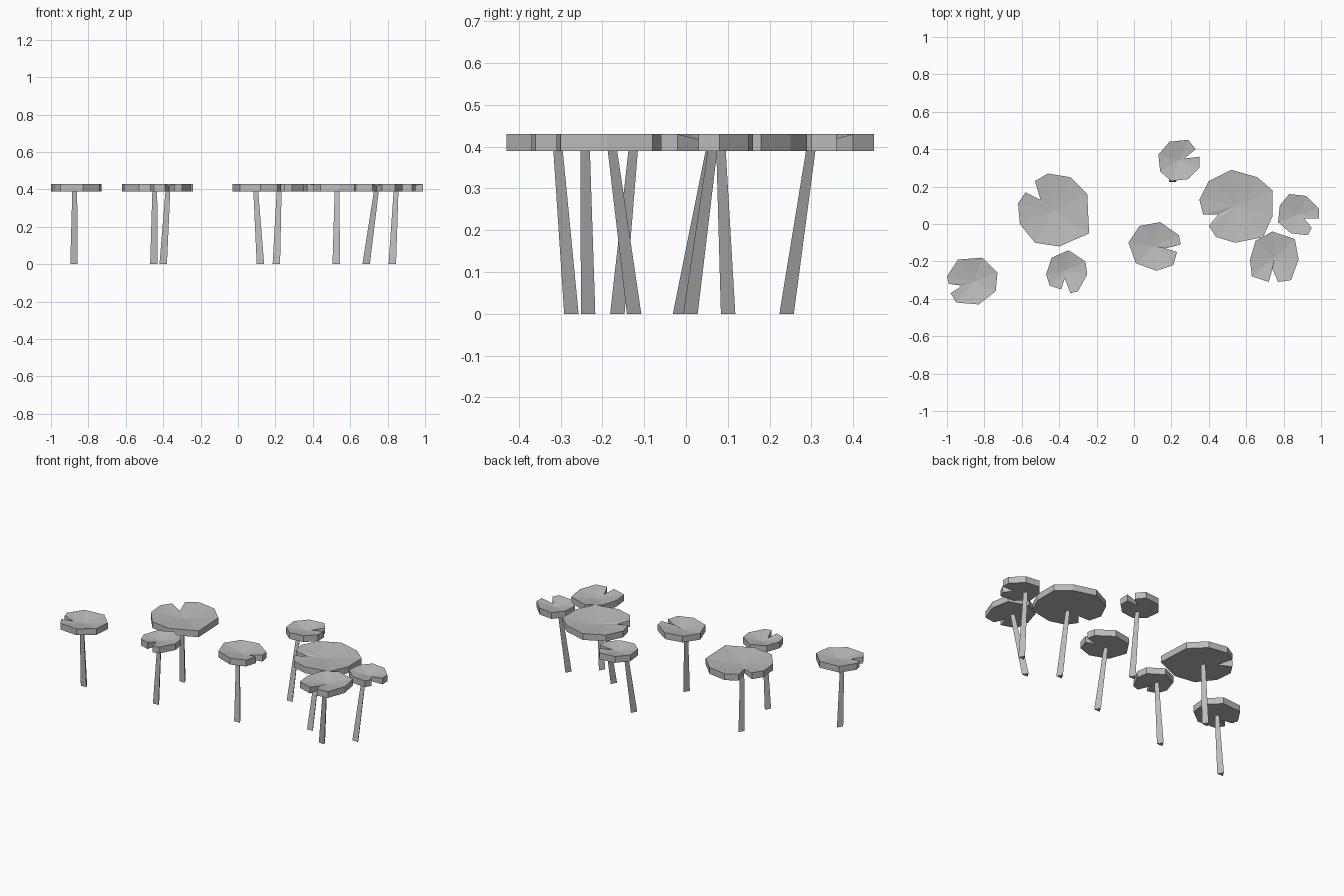
import bpy, bmesh
from mathutils import Vector

default_cube = bpy.data.objects.get("Cube")
if default_cube:
    bpy.data.objects.remove(default_cube, do_unlink=True)

PAD_BOTTOM, PAD_TOP = 0.39, 0.43
CENTRE_DIP, NOTCH_DIP = 0.02, 0.013

grey = bpy.data.materials.new("plain_grey")
grey.use_nodes = True
grey.diffuse_color = (0.5, 0.5, 0.5, 1)
grey.node_tree.nodes["Principled BSDF"].inputs["Base Color"].default_value = grey.diffuse_color


def finish(bm, name):
    """Turn a bmesh into a flat-shaded object."""
    bmesh.ops.recalc_face_normals(bm, faces=bm.faces)
    mesh = bpy.data.meshes.new(name)
    bm.to_mesh(mesh)
    bm.free()
    mesh.materials.append(grey)
    bpy.context.collection.objects.link(bpy.data.objects.new(name, mesh))


def leaf(name, centre, outline):
    """Thick notched leaf with a dished top; the outline (in hundredths) starts at the notch."""
    bm = bmesh.new()
    cx, cy = centre
    points = [(cx + x / 100, cy + y / 100) for x, y in outline]
    lower = [bm.verts.new((x, y, PAD_BOTTOM)) for x, y in points]
    upper = [bm.verts.new((x, y, PAD_TOP)) for x, y in points]
    upper[0].co.z -= NOTCH_DIP
    low_mid = bm.verts.new((cx, cy, PAD_BOTTOM))
    top_mid = bm.verts.new((cx, cy, PAD_TOP - CENTRE_DIP))
    for i in range(len(points)):
        j = (i + 1) % len(points)
        bm.faces.new((lower[i], lower[j], upper[j], upper[i]))
        bm.faces.new((upper[i], upper[j], top_mid))
        bm.faces.new((lower[j], lower[i], low_mid))
    finish(bm, name)


def stem(name, top, foot):
    """Leaning three-sided stem, thicker at the foot."""
    bm = bmesh.new()
    bmesh.ops.create_cone(bm, cap_ends=True, segments=3, radius1=0.023, radius2=0.015, depth=1)
    for v in bm.verts:
        end, z = (top, PAD_BOTTOM + 0.003) if v.co.z > 0 else (foot, 0)
        v.co = Vector((v.co.x + end[0], v.co.y + end[1], z))
    finish(bm, name)


def plant(label, centre, top, foot, outline):
    leaf(label + "_leaf", centre, outline)
    stem(label + "_stem", top, foot)


# Two large leaves
plant("large_right", (-0.43, 0.07), (-0.445, 0.08), (-0.45, 0.095),
      [(-7, 6), (-10, 16), (-3, 20), (9, 18), (18, 9), (19, -12),
       (3, -19), (-10, -17), (-18, -7), (-19, 4), (-15, 10)])
plant("large_left", (0.55, 0.1), (0.53, 0.055), (0.525, -0.02),
      [(-10, -5), (-18, -5), (-20, 3), (-15, 13), (-3, 19), (11, 15),
       (19, 8), (19, -6), (14, -17), (-1, -20), (-11, -17), (-15, -11)])

# Three medium leaves
plant("medium_right", (-0.86, -0.31), (-0.873, -0.31), (-0.877, -0.28),
      [(-6, -2), (-13, -1), (-14, 3), (-8, 12), (5, 13),
       (13, 5), (12, -5), (3, -12), (-9, -11), (-12, -6)])
plant("medium_middle", (0.11, -0.12), (0.095, -0.13), (0.12, -0.17),
      [(6, -1), (14, 1), (13, 6), (3, 13), (-8, 11),
       (-14, 2), (-10, -9), (1, -13), (10, -10), (12, -3)])
plant("medium_left", (0.75, -0.18), (0.74, -0.18), (0.685, -0.13),
      [(-1, -6), (-3, -13), (-12, -10), (-13, -1), (-10, 9),
       (-1, 14), (11, 10), (13, -1), (9, -12), (2, -13)])

# Three small leaves
plant("small_front", (-0.36, -0.25), (-0.375, -0.245), (-0.4, -0.24),
      [(-1, -4), (-3, -10), (-9, -8), (-11, -2), (-8, 7),
       (1, 11), (10, 5), (11, -2), (6, -11), (2, -12)])
plant("small_back", (0.24, 0.34), (0.22, 0.295), (0.205, 0.235),
      [(3, 1), (9, 6), (5, 11), (-5, 10), (-11, 3),
       (-10, -6), (-4, -11), (5, -10), (11, -4), (11, 2)])
plant("small_left", (0.88, 0.05), (0.845, 0.06), (0.825, 0.005),
      [(3, -2), (7, -7), (5, -11), (-4, -10), (-11, -4),
       (-10, 5), (-5, 11), (4, 10), (11, 3), (11, -2)])
